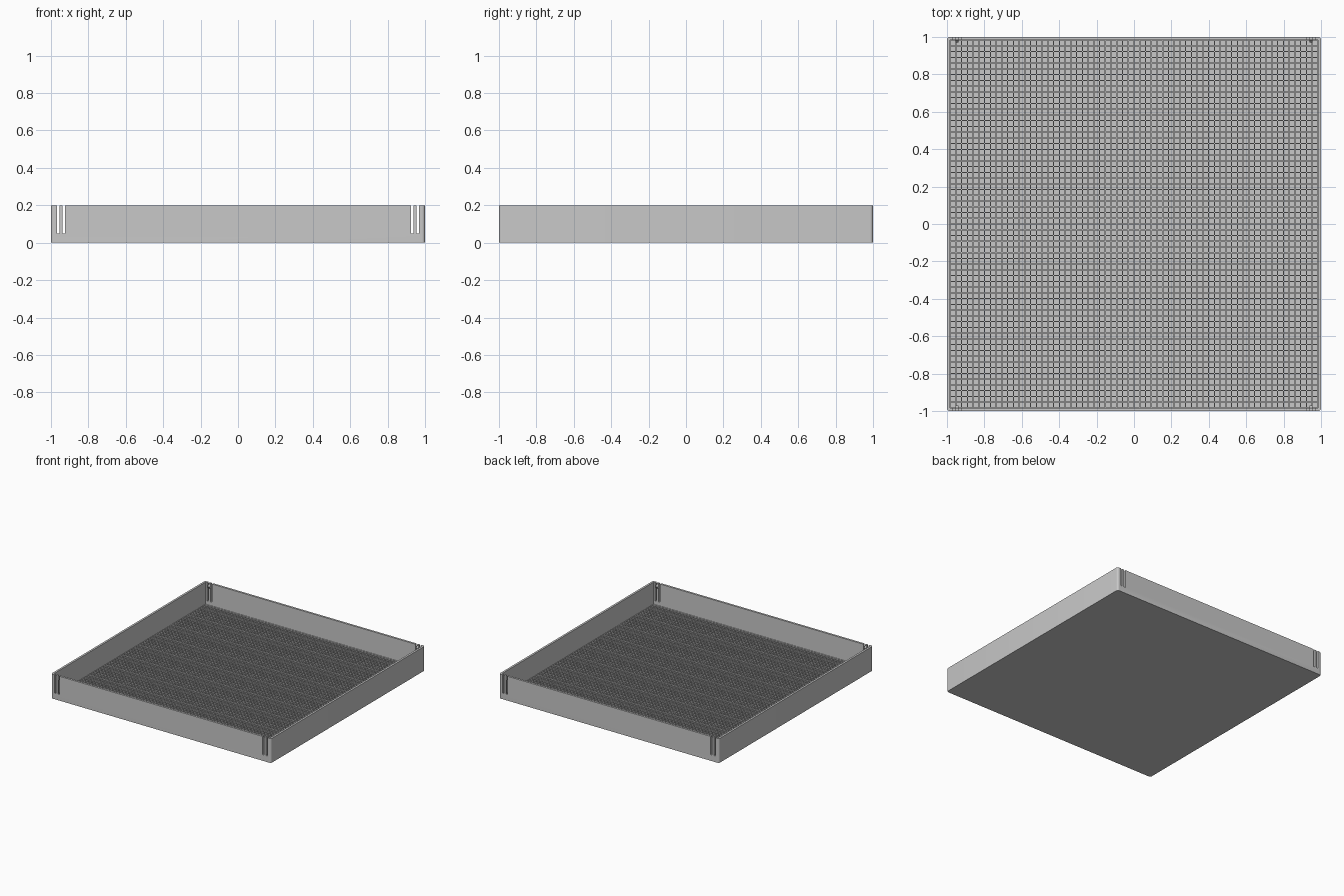
import bpy
import bmesh
from mathutils import Matrix, Vector

HEIGHT = 0.2
WALL = 0.017
FLOOR = 0.01       # floor of the pits
GRID_TOP = 0.02    # top of the ridges
CELLS = 64
INNER = 1 - WALL

old = bpy.data.objects.get("Cube")
if old:
    bpy.data.objects.remove(old, do_unlink=True)

grey = bpy.data.materials.new("light grey plastic")
grey.use_nodes = True
colour = (0.58, 0.58, 0.58, 1)
grey.diffuse_color = colour
grey.node_tree.nodes["Principled BSDF"].inputs["Base Color"].default_value = colour


def make_object(name, bm):
    bmesh.ops.recalc_face_normals(bm, faces=bm.faces)
    mesh = bpy.data.meshes.new(name)
    bm.to_mesh(mesh)
    bm.free()
    mesh.materials.append(grey)
    obj = bpy.data.objects.new(name, mesh)
    bpy.context.collection.objects.link(obj)
    return obj


def add_box(bm, low, high):
    low, high = Vector(low), Vector(high)
    matrix = Matrix.Translation((low + high) / 2) @ Matrix.Diagonal((*(high - low), 1))
    return bmesh.ops.create_cube(bm, size=1, matrix=matrix)["verts"]


def cut(target, cutter):
    cutter.hide_render = True
    mod = target.modifiers.new("cut", "BOOLEAN")
    mod.operation = "DIFFERENCE"
    mod.solver = "EXACT"
    mod.object = cutter
    bpy.context.view_layer.objects.active = target
    bpy.ops.object.modifier_apply(modifier=mod.name)
    bpy.data.objects.remove(cutter, do_unlink=True)


# Tray shell with rounded upright corners
bm = bmesh.new()
add_box(bm, (-1, -1, 0), (1, 1, HEIGHT))
upright = [e for e in bm.edges if abs(e.verts[0].co.z - e.verts[1].co.z) > 0.1]
bmesh.ops.bevel(bm, geom=upright, offset=0.016, segments=6, profile=0.5, affect="EDGES")
tray = make_object("tray_shell", bm)

# Hollow inside
bm = bmesh.new()
add_box(bm, (-INNER, -INNER, FLOOR - 0.003), (INNER, INNER, HEIGHT + 0.1))
cut(tray, make_object("cavity_cutter", bm))

# Pairs of open slots beside each clip, through the front and back walls
bm = bmesh.new()
for x in (-0.962, -0.931, 0.931, 0.962):
    for side in (-1, 1):
        add_box(bm, (x - 0.007, side - 0.05, 0.05), (x + 0.007, side + 0.05, HEIGHT + 0.1))
cut(tray, make_object("slot_cutter", bm))

# Grid of shallow square pits on the floor
bm = bmesh.new()
bmesh.ops.create_grid(bm, x_segments=CELLS, y_segments=CELLS, size=INNER,
                      matrix=Matrix.Translation((0, 0, GRID_TOP)))
cells = list(bm.faces)
bmesh.ops.inset_individual(bm, faces=cells, thickness=0.004, depth=0)
bmesh.ops.inset_individual(bm, faces=cells, thickness=0, depth=FLOOR - GRID_TOP)
make_object("floor_grid", bm)

# Small wedge catches on the inside of the four spring tabs
bm = bmesh.new()
for x in (-0.9465, 0.9465):
    for side in (-1, 1):
        profile = [(INNER + 0.002, 0.15), (INNER - 0.012, 0.175), (INNER + 0.002, 0.195)]
        ends = [[bm.verts.new((x + dx, side * y, z)) for y, z in profile]
                for dx in (-0.0085, 0.0085)]
        for end in ends:
            bm.faces.new(end)
        for i in range(3):
            j = (i + 1) % 3
            bm.faces.new((ends[0][i], ends[0][j], ends[1][j], ends[1][i]))
make_object("clip_catches", bm)

# Smooth the corner rounds, keep the edges sharp
bpy.ops.object.select_all(action="DESELECT")
tray.select_set(True)
bpy.context.view_layer.objects.active = tray
bpy.ops.object.shade_smooth_by_angle(angle=0.52)
